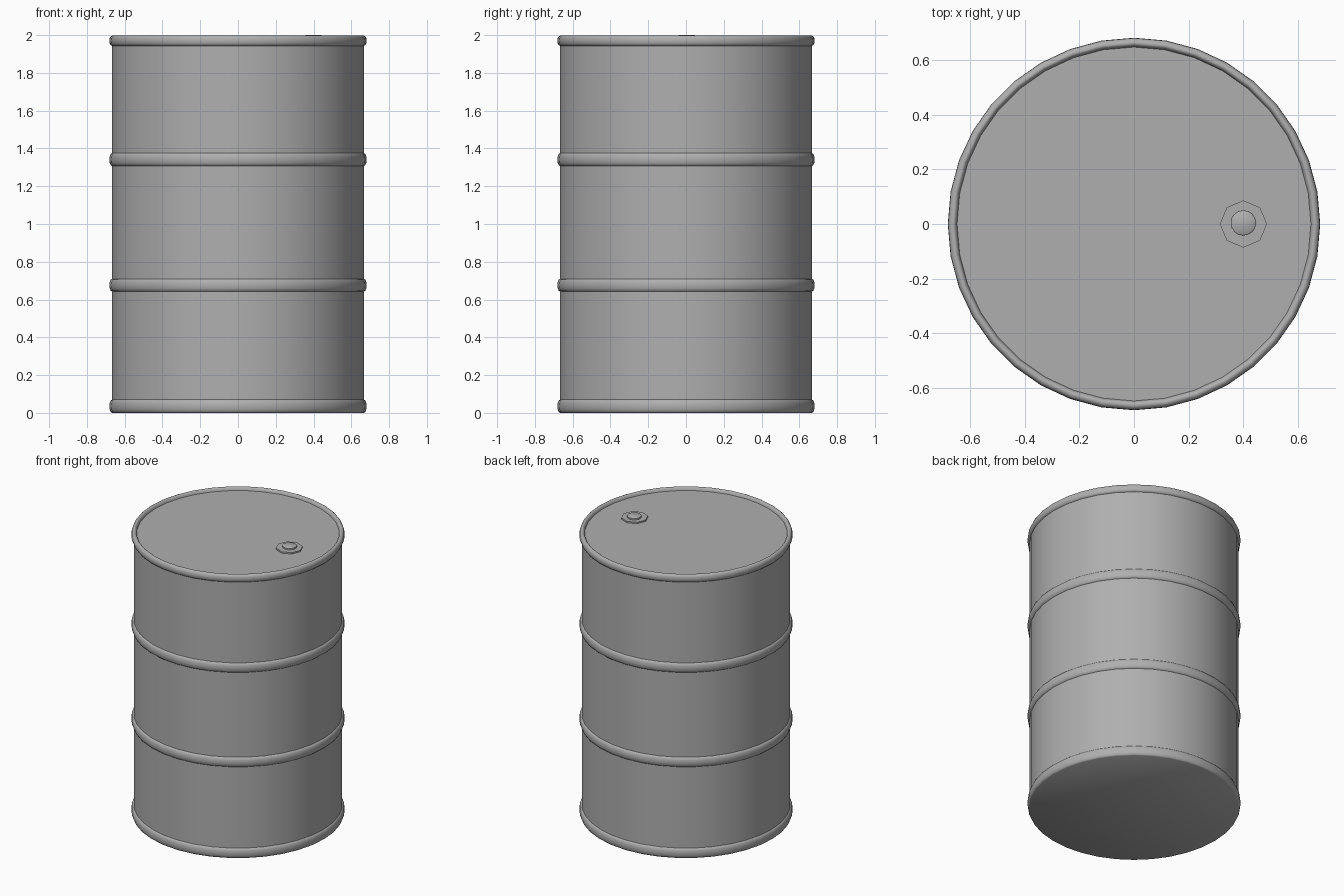
import bpy, bmesh
from math import cos, sin, pi, radians

if "Cube" in bpy.data.objects:
    bpy.data.objects.remove(bpy.data.objects["Cube"])


def lathe(name, profile, sides, centre=(0, 0)):
    """Revolve (radius, z) points around z; both ends close on flat discs."""
    bm = bmesh.new()
    rings = []
    for r, z in profile:
        rings.append([bm.verts.new((centre[0] + r * cos(2 * pi * i / sides),
                                    centre[1] + r * sin(2 * pi * i / sides), z))
                      for i in range(sides)])
    for a, b in zip(rings, rings[1:]):
        for i in range(sides):
            j = (i + 1) % sides
            bm.faces.new((a[i], a[j], b[j], b[i]))
    bm.faces.new(rings[0][::-1])
    bm.faces.new(rings[-1])
    mesh = bpy.data.meshes.new(name)
    bm.to_mesh(mesh)
    bm.free()
    obj = bpy.data.objects.new(name, mesh)
    bpy.context.collection.objects.link(obj)
    bpy.ops.object.select_all(action='DESELECT')
    obj.select_set(True)
    bpy.context.view_layer.objects.active = obj
    bpy.ops.object.shade_smooth_by_angle(angle=radians(44))
    mesh.materials.append(steel)
    return obj


# Dark grey steel
steel = bpy.data.materials.new("steel")
steel.diffuse_color = (0.43, 0.43, 0.43, 1)
steel.use_nodes = True
steel.node_tree.nodes["Principled BSDF"].inputs["Base Color"].default_value = steel.diffuse_color

BODY, BULGE, STEPS = 0.667, 0.014, 6


def hoop(low, high):
    """Rounded bulge standing out from the drum wall."""
    mid, half = (low + high) / 2, (high - low) / 2
    return [(BODY + BULGE * sin(pi * i / STEPS), mid - half * cos(pi * i / STEPS))
            for i in range(STEPS + 1)]


# Drum wall: bottom hoop, two rolling ribs, top rim rolling over to a sunken lid
LID = 1.977
profile = (hoop(0.0, 0.07) + hoop(0.642, 0.71) + hoop(1.307, 1.375)
           + hoop(1.943, 1.997)
           + [(0.66, 1.998), (0.655, 1.995), (0.65, 1.989), (0.647, LID)])
lathe("drum_body", profile, 36)

# Bung: octagonal flange and round cap on the lid
lathe("bung_flange", [(0.086, LID - 0.005), (0.086, 1.987)], 8, (0.4, 0))
lathe("bung_cap", [(0.046, LID), (0.046, 1.997), (0.042, 2.0)], 16, (0.4, 0.004))
